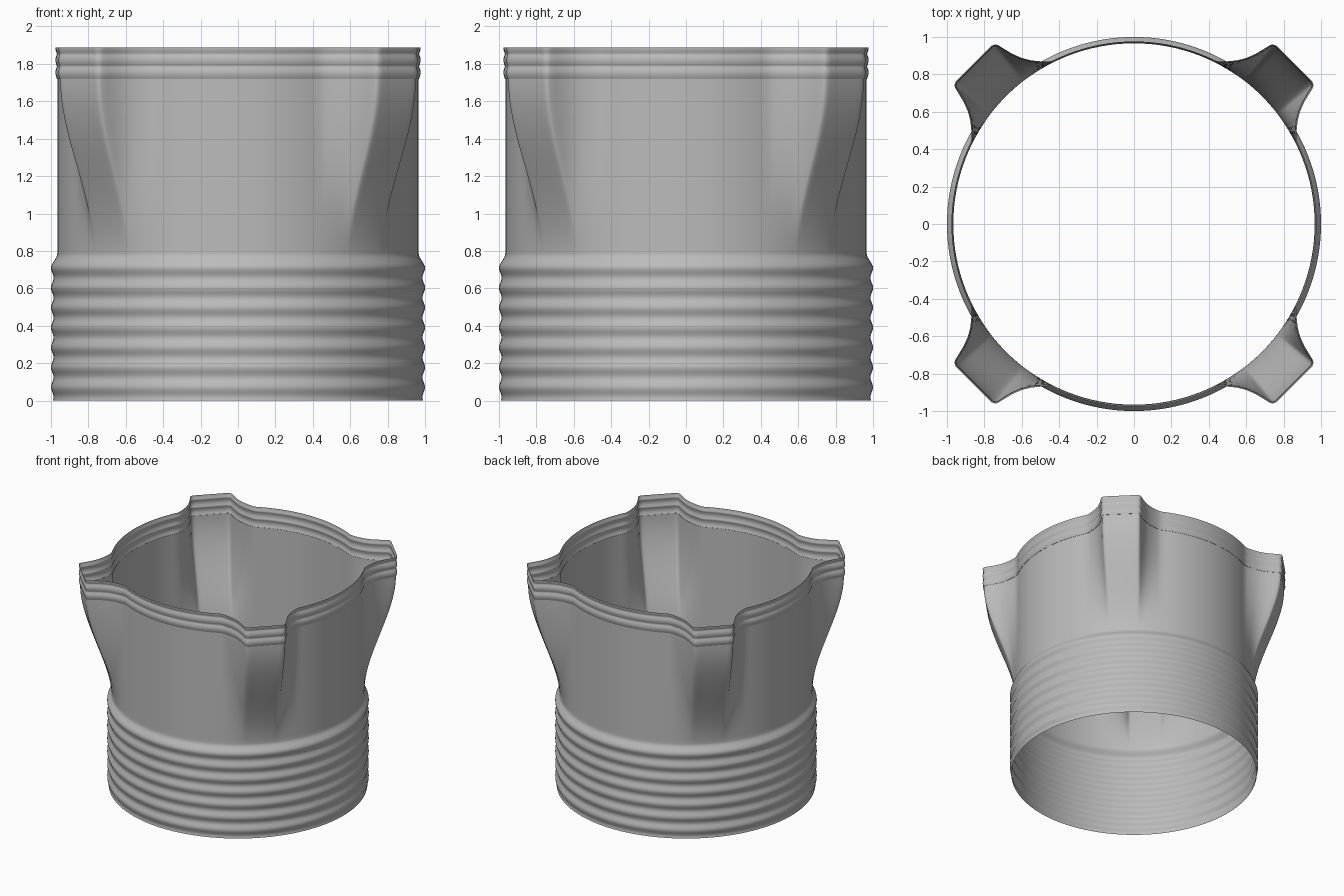
import bpy, bmesh, math
from mathutils import Vector

cube = bpy.data.objects.get("Cube")
if cube:
    bpy.data.objects.remove(cube)

WALL = 0.966      # radius of the plain wall
BELLOWS_TOP, WALL_START, RIM_START, TOP = 0.71, 0.785, 1.72, 1.887
PITCH, RIM_PITCH = 0.1065, 0.0665

grey = bpy.data.materials.new("satin_grey")
grey.use_nodes = True
colour = (0.5, 0.5, 0.5, 1)
grey.diffuse_color = colour
grey.node_tree.nodes["Principled BSDF"].inputs["Base Color"].default_value = colour


def smoothstep(t):
    t = min(max(t, 0), 1)
    return t * t * (3 - 2 * t)


# Half of one spout in plan: distance along the diagonal, distance off it
half = [(1.203, 0), (1.203, 0.04), (1.203, 0.08), (1.203, 0.115), (1.202, 0.135),
        (1.196, 0.148), (1.184, 0.154), (1.15, 0.161), (1.10, 0.174), (1.05, 0.193),
        (1.005, 0.219), (0.97, 0.247), (0.94, 0.273), (0.919, 0.299)]
polar = [(math.atan2(v, u), math.hypot(u, v)) for u, v in half]
last = polar[-1][0]
arc_steps = 10
polar += [(last + (math.pi / 4 - last) * i / arc_steps, WALL)
          for i in range(1, arc_steps + 1)]
quarter = [(-a, r) for a, r in polar[-2:0:-1]] + polar
outline = [(a + math.pi / 4 + q * math.pi / 2, r) for q in range(4) for a, r in quarter]


def ring(z, offset):
    """Plan outline at a height, pushed outward along its own normals."""
    spread = smoothstep((z - 0.75) / (RIM_START - 0.75))
    pts = []
    for a, r in outline:
        r = WALL + (r - WALL) * spread
        pts.append(Vector((r * math.cos(a), r * math.sin(a), z)))
    n = len(pts)
    result = []
    for i, p in enumerate(pts):
        t = (pts[(i + 1) % n] - pts[i - 1]).normalized()
        result.append(p + Vector((t.y, -t.x, 0)) * offset)
    return result


def steps(a, b, n):
    return [a + (b - a) * i / n for i in range(n + 1)]


def build(name, levels):
    bm = bmesh.new()
    rings = [[bm.verts.new(p) for p in ring(z, d)] for z, d in levels]
    for low, high in zip(rings, rings[1:]):
        for i in range(len(low)):
            j = (i + 1) % len(low)
            bm.faces.new((low[i], low[j], high[j], high[i]))
    mesh = bpy.data.meshes.new(name)
    bm.to_mesh(mesh)
    bm.free()
    mesh.materials.append(grey)
    obj = bpy.data.objects.new(name, mesh)
    bpy.context.collection.objects.link(obj)
    bpy.ops.object.select_all(action="DESELECT")
    obj.select_set(True)
    bpy.context.view_layer.objects.active = obj
    bpy.ops.object.shade_smooth_by_angle(angle=math.radians(50))
    return obj


# Ribbed sleeve, blending into the plain wall with its four flared spouts
body = [(z, 0.027 + 0.007 * math.cos(math.tau * (z - BELLOWS_TOP) / PITCH))
        for z in steps(0, BELLOWS_TOP, 66)]
body += [(z, 0.034 * (1 - smoothstep((z - BELLOWS_TOP) / (WALL_START - BELLOWS_TOP))))
         for z in steps(BELLOWS_TOP, WALL_START, 8)[1:]]
body += [(z, 0) for z in steps(WALL_START, RIM_START, 36)[1:]]
build("ribbed_body", body)

# Beaded rim following the spouted outline, with a small ledge below
rim = [(RIM_START, 0)]
rim += [(z, 0.002 + 0.008 * abs(math.sin(math.pi * (z - RIM_START) / RIM_PITCH)))
        for z in steps(RIM_START, TOP, 25)]
build("beaded_rim", rim)
